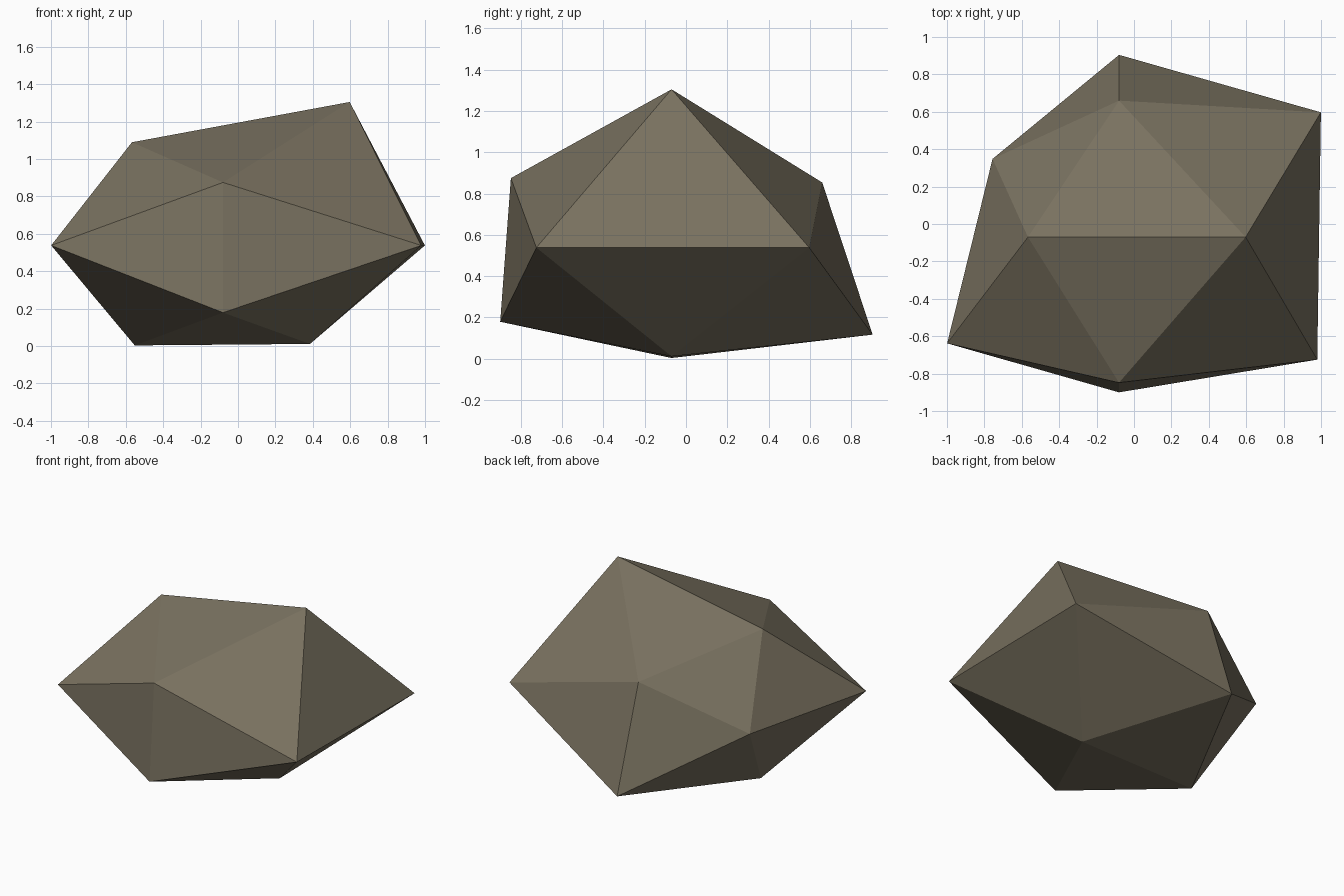
import bpy, bmesh
from mathutils import Vector

if "Cube" in bpy.data.objects:
    bpy.data.objects.remove(bpy.data.objects["Cube"])

PHI = (1 + 5 ** 0.5) / 2
CENTRE = Vector((-0.08, -0.07, 0.538))
SQUASH = Vector((1, 1, 0.7))

# Icosahedron corners on three golden rectangles, each with its own reach
REACH = {
    (-1, 0, PHI): 0.487, (1, 0, PHI): 0.677,      # upper ridge
    (-1, 0, -PHI): 0.472, (1, 0, -PHI): 0.465,    # base
    (0, -PHI, 1): 0.481, (0, -PHI, -1): 0.513,    # front
    (0, PHI, 1): 0.451, (0, PHI, -1): 0.602,      # back
    (-PHI, -1, 0): 0.568, (-PHI, 1, 0): 0.418,    # left
    (PHI, -1, 0): 0.655, (PHI, 1, 0): 0.667,      # right
}

# Regular faceted solid first, so the faces connect as an icosahedron
bm = bmesh.new()
reach = {bm.verts.new(d): r for d, r in REACH.items()}
bmesh.ops.convex_hull(bm, input=list(bm.verts))

# Push each corner in or out to make the uneven boulder
for v in bm.verts:
    v.co = CENTRE + v.co * SQUASH * reach[v]
bmesh.ops.recalc_face_normals(bm, faces=bm.faces)

mesh = bpy.data.meshes.new("boulder")
bm.to_mesh(mesh)
bm.free()

stone = bpy.data.materials.new("grey brown stone")
stone.diffuse_color = (0.19, 0.165, 0.115, 1)
stone.use_nodes = True
stone.node_tree.nodes["Principled BSDF"].inputs["Base Color"].default_value = stone.diffuse_color
mesh.materials.append(stone)
bpy.context.collection.objects.link(bpy.data.objects.new("boulder", mesh))
